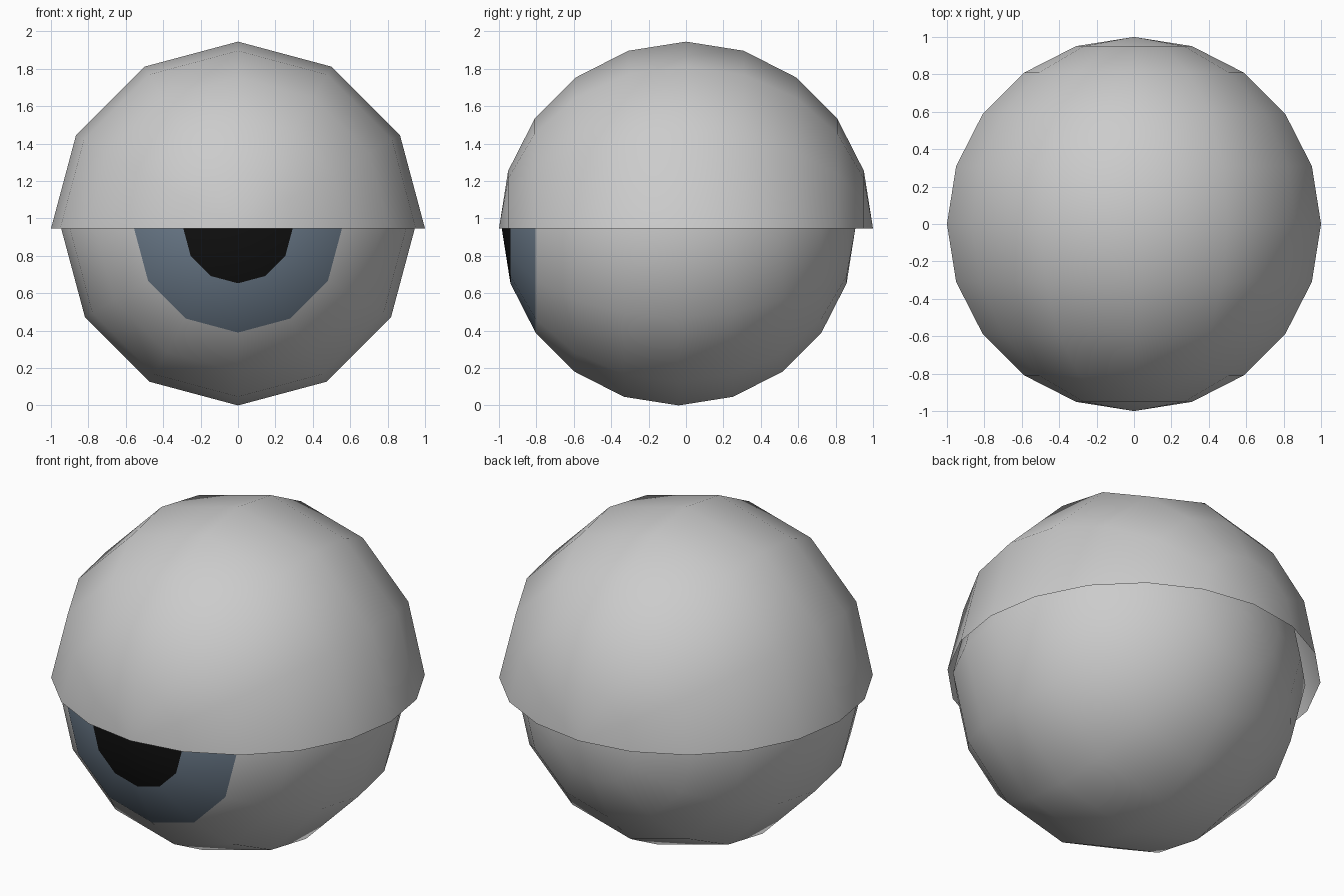
import bpy, bmesh, math
from mathutils import Matrix

if "Cube" in bpy.data.objects:
    bpy.data.objects.remove(bpy.data.objects["Cube"])

CENTER_Z = 0.945


def material(name, color):
    mat = bpy.data.materials.new(name)
    mat.diffuse_color = (*color, 1)
    mat.use_nodes = True
    mat.node_tree.nodes["Principled BSDF"].inputs["Base Color"].default_value = mat.diffuse_color
    return mat


def ball(radius):
    # 12-sided sphere with its poles on the y axis
    bm = bmesh.new()
    bmesh.ops.create_uvsphere(bm, u_segments=12, v_segments=10, radius=radius,
                              matrix=Matrix.Rotation(math.radians(90), 4, 'X'))
    for f in bm.faces:
        f.smooth = True
    return bm


def finish(bm, name, y, mats=()):
    mesh = bpy.data.meshes.new(name)
    for m in mats:
        mesh.materials.append(m)
    bm.to_mesh(mesh)
    bm.free()
    obj = bpy.data.objects.new(name, mesh)
    obj.location = (0, y, CENTER_Z)
    bpy.context.collection.objects.link(obj)
    return obj


# Eyeball: the front cap is the pupil, the next ring is the iris
R = 0.945
bm = ball(R)
for f in bm.faces:
    back_edge = max(v.co.y for v in f.verts)
    if back_edge < -R * math.cos(math.radians(19)):
        f.material_index = 2
    elif back_edge < -R * math.cos(math.radians(37)):
        f.material_index = 1
finish(bm, "eyeball", -0.04, [
    material("white", (0.8, 0.8, 0.8)),
    material("iris", (0.15, 0.2, 0.26)),
    material("pupil", (0.005, 0.005, 0.005))])

# Upper eyelid: open half shell slightly larger than the eyeball
bm = ball(1.0)
low = [v for v in bm.verts if v.co.z < -0.001]
bmesh.ops.delete(bm, geom=low, context='VERTS')
finish(bm, "upper_eyelid", 0)
